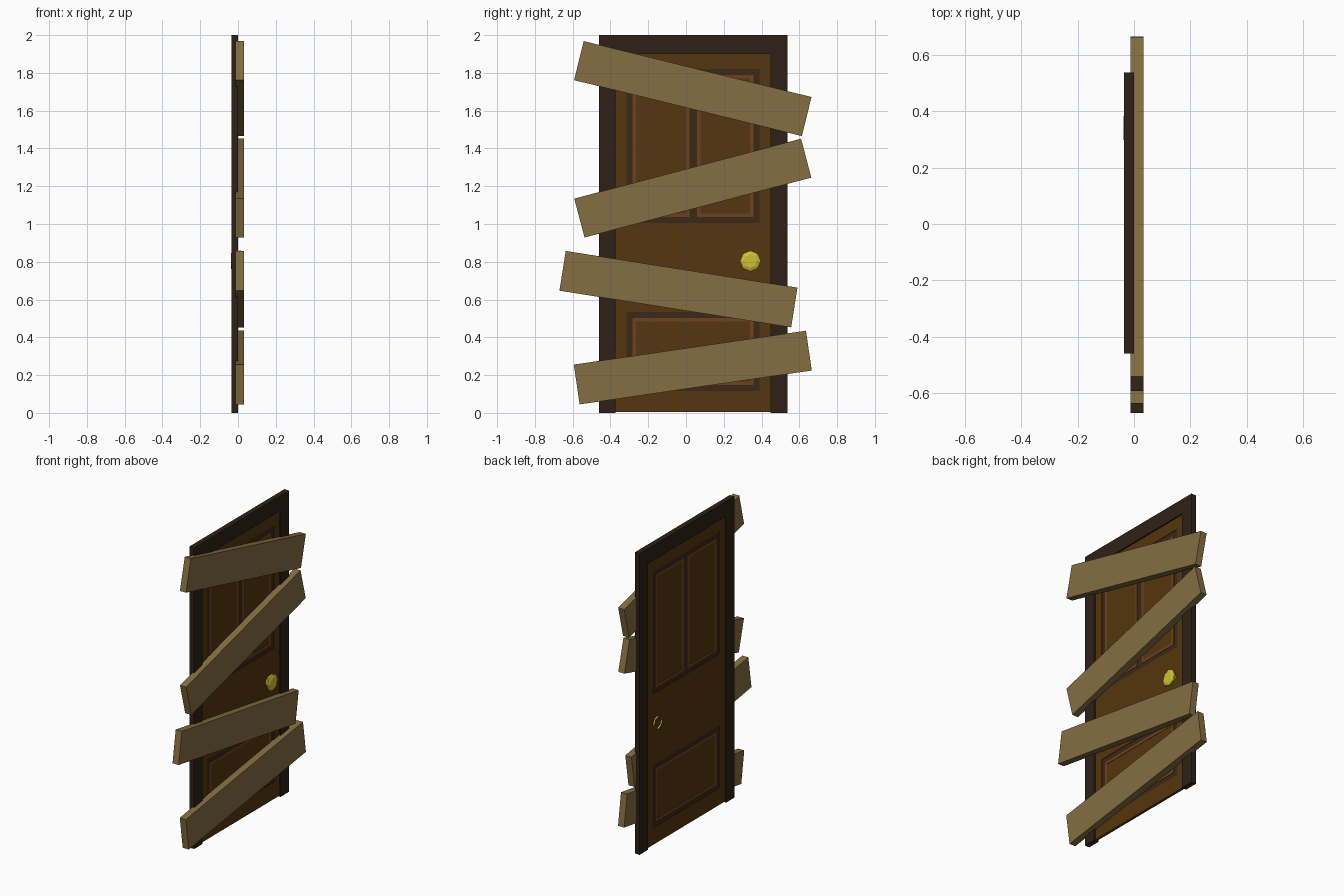
import bpy, bmesh, math

if "Cube" in bpy.data.objects:
    bpy.data.objects.remove(bpy.data.objects["Cube"])


def material(name, r, g, b):
    m = bpy.data.materials.new(name)
    m.diffuse_color = [((c / 255 + 0.055) / 1.055) ** 2.4 for c in (r, g, b)] + [1]
    m.use_nodes = True
    m.node_tree.nodes["Principled BSDF"].inputs["Base Color"].default_value = m.diffuse_color
    return m


DARK = material("dark_wood", 46, 33, 22)
DOOR = material("door_wood", 84, 54, 14)
GROOVE = material("groove_wood", 60, 40, 22)
TRIM = material("trim_wood", 110, 66, 30)
PLANK = material("plank_wood", 132, 110, 65)
BRASS = material("brass", 208, 192, 52)


def finish(name, bm, mat):
    bmesh.ops.recalc_face_normals(bm, faces=bm.faces)
    me = bpy.data.meshes.new(name)
    bm.to_mesh(me)
    bm.free()
    ob = bpy.data.objects.new(name, me)
    bpy.context.collection.objects.link(ob)
    me.materials.append(mat)
    return ob


def box(name, x, y, z, mat):
    bm = bmesh.new()
    bmesh.ops.create_cube(bm, size=1)
    for v in bm.verts:
        v.co = [a + (b - a) * (c + 0.5) for (a, b), c in zip((x, y, z), v.co)]
    return finish(name, bm, mat)


def ring(name, x, y, z, w, mat):
    """Rectangular border of width w, extruded through the x range."""
    bm = bmesh.new()
    loops = []
    for d, xx in ((0, x[0]), (0, x[1]), (w, x[1]), (w, x[0])):
        a, b, c, e = y[0] + d, y[1] - d, z[0] + d, z[1] - d
        loops.append([bm.verts.new((xx, p, q)) for p, q in ((a, c), (b, c), (b, e), (a, e))])
    for i in range(4):
        for j in range(4):
            k, l = (i + 1) % 4, (j + 1) % 4
            bm.faces.new((loops[i][j], loops[i][l], loops[k][l], loops[k][j]))
    return finish(name, bm, mat)


# Door frame: inverted U extruded through its thickness
bm = bmesh.new()
outline = [(-0.46, 0), (-0.46, 2), (0.537, 2), (0.537, 0),
           (0.447, 0), (0.447, 1.9), (-0.372, 1.9), (-0.372, 0)]
face = bm.faces.new([bm.verts.new((-0.035, y, z)) for y, z in outline])
res = bmesh.ops.extrude_face_region(bm, geom=[face])
bmesh.ops.translate(bm, vec=(0.035, 0, 0),
                    verts=[v for v in res["geom"] if isinstance(v, bmesh.types.BMVert)])
finish("door_frame", bm, DARK)

# Door leaf: stiles and rails around two openings
LEAF = (-0.026, -0.009)
L, R = -0.315, 0.39
box("left_stile", LEAF, (-0.372, L), (0.005, 1.9), DOOR)
box("right_stile", LEAF, (R, 0.447), (0.005, 1.9), DOOR)
for name, z in (("bottom_rail", (0.005, 0.116)), ("lock_rail", (0.534, 1.005)),
                ("top_rail", (1.82, 1.9))):
    box(name, LEAF, (L, R), z, DOOR)

# Recessed borders and the mullion
SUNK = (-0.023, -0.012)
ring("upper_border", SUNK, (L, R), (1.005, 1.82), 0.032, GROOVE)
ring("lower_border", SUNK, (L, R), (0.116, 0.534), 0.032, GROOVE)
box("mullion", SUNK, (0.018, 0.058), (1.037, 1.788), GROOVE)

# Panels with their trim
for name, y, z in (("upper_left", (-0.283, 0.018), (1.037, 1.788)),
                   ("upper_right", (0.058, 0.358), (1.037, 1.788)),
                   ("lower", (-0.283, 0.358), (0.148, 0.502))):
    ring(name + "_trim", (-0.025, -0.010), y, z, 0.018, TRIM)
    box(name + "_panel", (-0.023, -0.012), (y[0] + 0.018, y[1] - 0.018),
        (z[0] + 0.018, z[1] - 0.018), DOOR)

# Eight-sided knob, turned about x and poking through the leaf
bm = bmesh.new()
profile = [(-0.037, 0.042), (0.0, 0.042), (0.006, 0.055), (0.016, 0.055), (0.024, 0.036)]
loops = [[bm.verts.new((x, 0.341 + r * math.cos(i * math.pi / 4), 0.804 + r * math.sin(i * math.pi / 4)))
          for i in range(8)] for x, r in profile]
for a, b in zip(loops, loops[1:]):
    for i in range(8):
        j = (i + 1) % 8
        bm.faces.new((a[i], a[j], b[j], b[i]))
bm.faces.new(loops[-1])
finish("door_knob", bm, BRASS)

# Boards nailed across the door
for i, (y, z, deg) in enumerate(((0.036, 1.717, -13.8), (0.036, 1.19, 14.8),
                                 (-0.04, 0.655, -9.0), (0.036, 0.24, 8.3))):
    ob = box(f"board_{i + 1}", (-0.0225, 0.0225), (-0.621, 0.621), (-0.1065, 0.1065), PLANK)
    ob.location = (0.0105, y, z)
    ob.rotation_euler.x = math.radians(deg)
